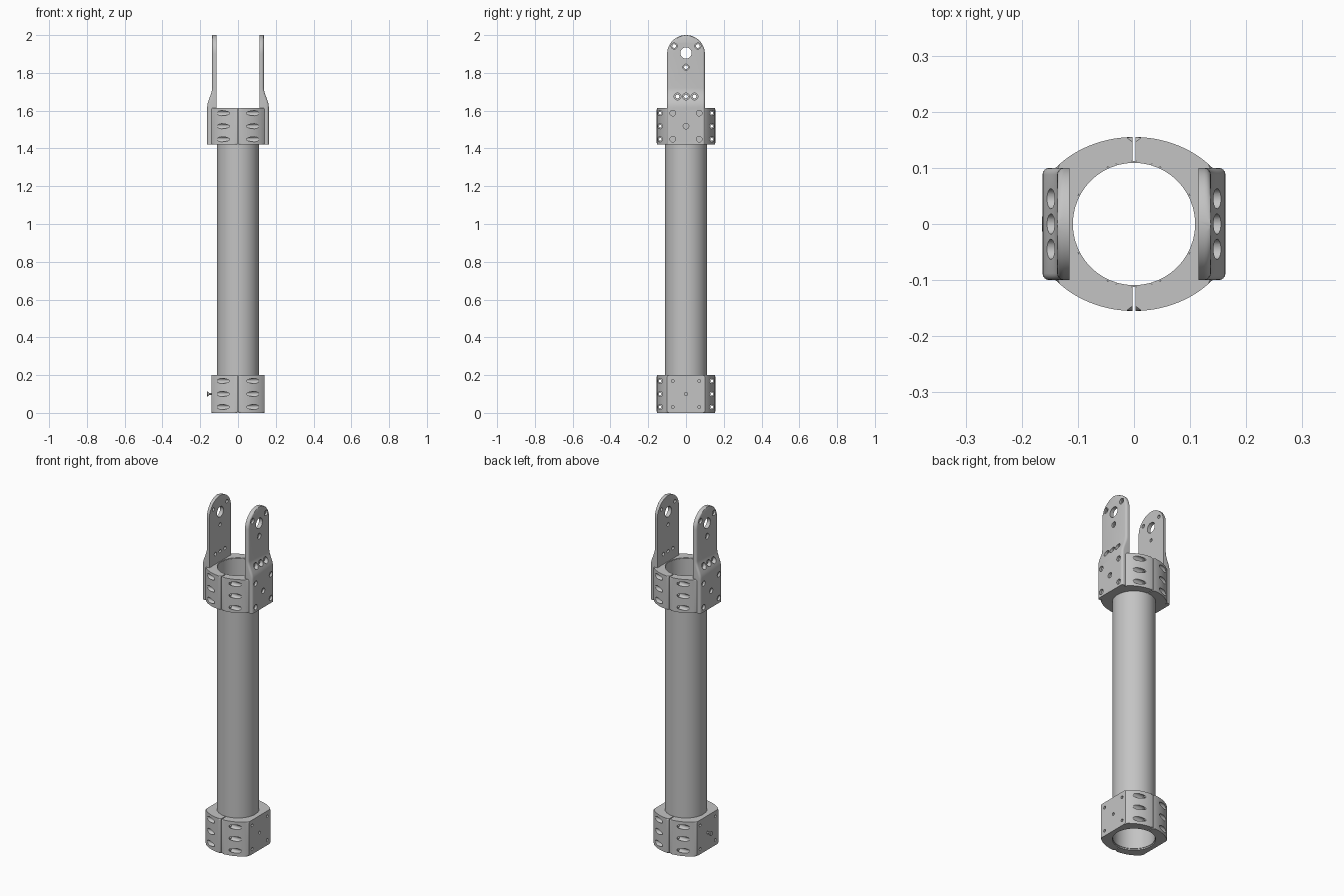
import bpy
import bmesh
from math import sin, cos, pi, sqrt, asin, radians

if "Cube" in bpy.data.objects:
    bpy.data.objects.remove(bpy.data.objects["Cube"], do_unlink=True)

grey = bpy.data.materials.new("machined_grey")
grey.use_nodes = True
colour = (0.55, 0.55, 0.55, 1)
grey.diffuse_color = colour
grey.node_tree.nodes["Principled BSDF"].inputs["Base Color"].default_value = colour

BORE = 0.112      # inner radius of the clamps
FLAT = 0.14       # distance of the clamp flats
RX, RY = 0.183, 0.155
SLIT = 0.0025


def make_object(name, bm):
    bmesh.ops.recalc_face_normals(bm, faces=bm.faces[:])
    mesh = bpy.data.meshes.new(name)
    bm.to_mesh(mesh)
    bm.free()
    mesh.materials.append(grey)
    obj = bpy.data.objects.new(name, mesh)
    bpy.context.collection.objects.link(obj)
    return obj


def activate(obj):
    bpy.ops.object.select_all(action='DESELECT')
    obj.select_set(True)
    bpy.context.view_layer.objects.active = obj


def smooth(obj):
    activate(obj)
    bpy.ops.object.shade_smooth_by_angle(angle=radians(30))


def loft(bm, rings):
    """Skin closed loops of points and cap both ends."""
    loops = [[bm.verts.new(p) for p in ring] for ring in rings]
    n = len(loops[0])
    for a, b in zip(loops, loops[1:]):
        for i in range(n):
            j = (i + 1) % n
            bm.faces.new((a[i], a[j], b[j], b[i]))
    bm.faces.new(loops[0])
    bm.faces.new(loops[-1])


def turned_along_x(bm, steps, y, z, side, sides=20):
    """Turned solid with its axis along x; steps are (x, radius)."""
    loft(bm, [[(side * x, y + r * cos(2 * pi * i / sides), z + r * sin(2 * pi * i / sides))
               for i in range(sides)] for x, r in steps])


def stepped(x_in, r_in, x_floor, r_out):
    return [(x_in, r_in), (x_floor, r_in), (x_floor, r_out), (0.25, r_out)]


def drill(obj, holes, side):
    """Cut a list of (steps, y, z) holes."""
    bm = bmesh.new()
    for steps, y, z in holes:
        turned_along_x(bm, steps, y, z, side)
    cutter = make_object("hole_cutter", bm)
    cutter.hide_render = True
    mod = obj.modifiers.new("holes", 'BOOLEAN')
    mod.operation = 'DIFFERENCE'
    mod.solver = 'EXACT'
    mod.object = cutter
    activate(obj)
    bpy.ops.object.modifier_apply(modifier=mod.name)
    bpy.data.objects.remove(cutter, do_unlink=True)


def clamp_half(name, z0, z1, side, flat_holes):
    # Half of a split collar with a flat pad on its side
    outer = []
    a0, a1 = asin(SLIT / RX), asin(FLAT / RX)
    n = 14
    for i in range(n + 1):
        a = a0 + (a1 - a0) * i / n
        outer.append((RX * sin(a), RY * cos(a)))
    outer += [(x, -y) for x, y in reversed(outer)]
    inner = []
    b0 = asin(SLIT / BORE)
    m = 24
    for i in range(m + 1):
        b = b0 + (pi - 2 * b0) * i / m
        inner.append((BORE * sin(b), -BORE * cos(b)))
    bm = bmesh.new()
    loft(bm, [[(side * x, y, z) for x, y in outer + inner] for z in (z0, z1)])

    # Soften the curved outer rims
    def on_curve(v):
        return abs((v.co.x / RX) ** 2 + (v.co.y / RY) ** 2 - 1) < 1e-3
    rims = [e for e in bm.edges
            if abs(e.verts[0].co.z - e.verts[1].co.z) < 1e-5
            and all(on_curve(v) for v in e.verts)
            and abs(e.verts[0].co.y + e.verts[1].co.y) > 0.01]
    bmesh.ops.bevel(bm, geom=rims, offset=0.009, segments=3, profile=0.5, affect='EDGES')
    obj = make_object(name, bm)

    # Counterbored clamping bolt holes, then the pad holes
    mid = (z0 + z1) / 2
    bolts = [(stepped(-0.05, 0.007, 0.046, 0.0135), y, mid + dz)
             for y in (-0.137, 0.137) for dz in (-0.069, 0, 0.069)]
    drill(obj, bolts + flat_holes, side)
    smooth(obj)


def pad_pattern(steps, mid):
    spots = [(y, dz) for y in (-0.07, 0.07) for dz in (-0.069, 0.069)] + [(0, 0)]
    return [(steps, y, mid + dz) for y, dz in spots]


def bracket(name, side):
    # Upright lug: (height, outer x, inner x, half width) sections
    sections = [(1.42, 0.163, FLAT, 0.1), (1.608, 0.163, FLAT, 0.1), (1.614, 0.163, 0.115, 0.1)]
    n = 10
    for i in range(n + 1):
        t = i / n
        blend = t * t * (3 - 2 * t)
        sections.append((1.62 + 0.1 * t, 0.163 - 0.026 * blend, 0.115, 0.1))
    n = 16
    for i in range(n + 1):
        a = radians(87) * i / n
        sections.append((1.9 + 0.1 * sin(a), 0.137, 0.115, 0.1 * cos(a)))
    rings = []
    for z, xo, xi, w in sections:
        f = min(0.012, 0.8 * w)
        arc = [(xo - f + f * sin(k * pi / 8), w - f + f * cos(k * pi / 8)) for k in range(5)]
        ring = [(xi, w)] + arc
        ring += [(x, -y) for x, y in reversed(ring)]
        rings.append([(side * x, y, z) for x, y in ring])
    bm = bmesh.new()
    loft(bm, rings)
    obj = make_object(name, bm)

    # Pivot hole, lug holes, row on the slope and mounting screw recesses
    through = [(0.05, 0.03), (0.25, 0.03)]
    small = stepped(0.05, 0.01, 0.126, 0.016)
    holes = [(through, 0, 1.905)]
    holes += [(small, y, z) for y, z in ((-0.063, 1.942), (0.063, 1.942), (0, 1.83))]
    holes += [(stepped(0.05, 0.01, 0.13, 0.018), y, 1.675) for y in (-0.045, 0, 0.045)]
    holes += pad_pattern([(0.15, 0.015), (0.25, 0.015)], 1.518)
    drill(obj, holes, side)
    smooth(obj)


# Thin main tube
bm = bmesh.new()
bmesh.ops.create_cone(bm, cap_ends=False, segments=48, radius1=BORE, radius2=BORE, depth=1.605)
bmesh.ops.translate(bm, verts=bm.verts[:], vec=(0, 0, 0.81))
tube = make_object("main_tube", bm)
wall = tube.modifiers.new("wall", 'SOLIDIFY')
wall.thickness = 0.003
wall.offset = -1
activate(tube)
bpy.ops.object.modifier_apply(modifier=wall.name)
smooth(tube)

# Clamps and brackets on both sides
for label, side in (("left", 1), ("right", -1)):
    clamp_half("lower_clamp_" + label, 0.0, 0.2, side,
               pad_pattern([(0.12, 0.008), (0.25, 0.008)], 0.1))
    clamp_half("upper_clamp_" + label, 1.42, 1.615, side, [])
    bracket("bracket_" + label, side)

# Loose countersunk screw in the lower right pad
bm = bmesh.new()
turned_along_x(bm, [(0.118, 0.005), (0.15, 0.005), (0.161, 0.013), (0.164, 0.013)], 0, 0.1, -1)
smooth(make_object("pad_screw", bm))
